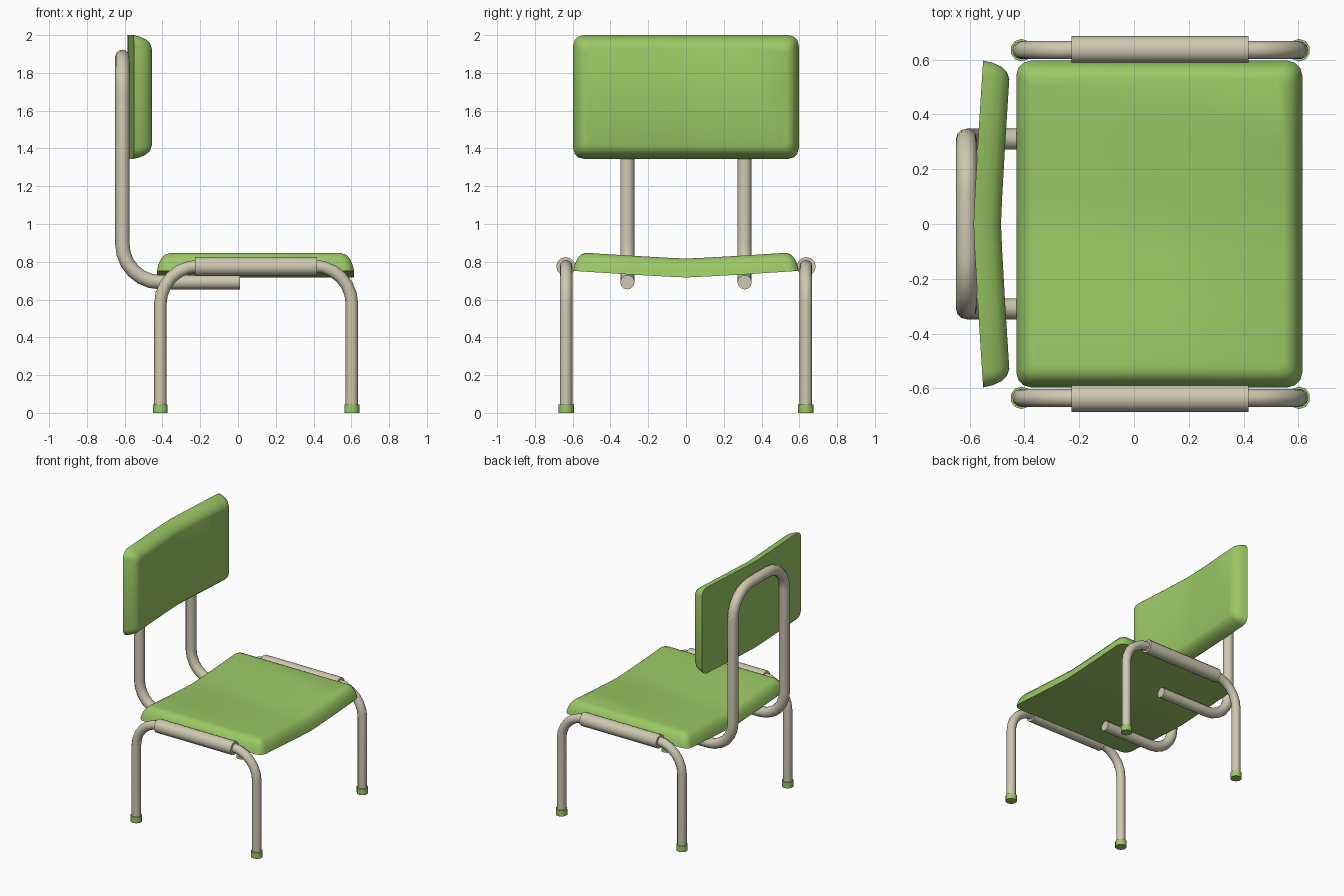
import bpy, bmesh, math
from mathutils import Vector

if "Cube" in bpy.data.objects:
    bpy.data.objects.remove(bpy.data.objects["Cube"])


def material(name, rgb):
    m = bpy.data.materials.new(name)
    m.diffuse_color = (*rgb, 1)
    m.use_nodes = True
    m.node_tree.nodes["Principled BSDF"].inputs["Base Color"].default_value = m.diffuse_color
    return m


GREEN = material("green plastic", (0.33, 0.58, 0.13))
BEIGE = material("beige metal", (0.62, 0.58, 0.44))


def finish(ob, mat, angle=40):
    ob.data.materials.clear()
    ob.data.materials.append(mat)
    bpy.ops.object.select_all(action='DESELECT')
    ob.select_set(True)
    bpy.context.view_layer.objects.active = ob
    bpy.ops.object.shade_smooth_by_angle(angle=math.radians(angle))


def rounded_path(corners, r, steps=6):
    """Polyline whose inner right-angle corners become arcs of radius r."""
    pts = [Vector(p) for p in corners]
    out = [pts[0]]
    for a, b, c in zip(pts, pts[1:], pts[2:]):
        u, v = (a - b).normalized(), (c - b).normalized()
        centre = b + (u + v) * r
        for i in range(steps + 1):
            t = math.pi / 2 * i / steps
            out.append(centre - v * r * math.cos(t) - u * r * math.sin(t))
    return out + [pts[-1]]


def tube(name, path, radius):
    cu = bpy.data.curves.new(name, 'CURVE')
    cu.dimensions = '3D'
    cu.bevel_depth = radius
    cu.bevel_resolution = 4
    cu.use_fill_caps = True
    sp = cu.splines.new('POLY')
    sp.points.add(len(path) - 1)
    for p, co in zip(sp.points, path):
        p.co = (*co, 1)
    ob = bpy.data.objects.new(name, cu)
    bpy.context.collection.objects.link(ob)
    bpy.ops.object.select_all(action='DESELECT')
    ob.select_set(True)
    bpy.context.view_layer.objects.active = ob
    bpy.ops.object.convert(target='MESH')
    finish(bpy.context.object, BEIGE)


def cylinder(name, loc, radius, depth, mat, sides, rot=(0, 0, 0)):
    bpy.ops.mesh.primitive_cylinder_add(vertices=sides, radius=radius, depth=depth,
                                        location=loc, rotation=rot)
    bpy.context.object.name = name
    finish(bpy.context.object, mat, 50)


def pad(name, length, place):
    """Cushion: rounded-rectangle rings, sharp below, domed edge above, bent along its middle."""
    half_u, half_v, corner = length / 2, 0.597, 0.055
    bm = bmesh.new()
    rings = []
    for inset, h in ((0, 0), (0.008, 0.035), (0.022, 0.067), (0.042, 0.09), (0.068, 0.1)):
        ring = []
        for su, sv, start in ((1, 1, 0), (-1, 1, 90), (-1, -1, 180), (1, -1, 270)):
            for k in range(4):
                a = math.radians(start + 30 * k)
                r = corner - inset * 0.4
                u = su * (half_u - inset - r) + r * math.cos(a)
                v = sv * (half_v - inset - r) + r * math.sin(a)
                ring.append(bm.verts.new((u, v, h)))
        rings.append(ring)
    for lo, hi in zip(rings, rings[1:]):
        n = len(lo)
        for i in range(n):
            j = (i + 1) % n
            bm.faces.new((lo[i], lo[j], hi[j], hi[i]))
    bm.faces.new(rings[0][::-1])
    bm.faces.new(rings[-1])
    # split across the width so that the bend follows a shallow curve
    for v in (-0.3, -0.1, 0, 0.1, 0.3):
        bmesh.ops.bisect_plane(bm, geom=bm.verts[:] + bm.edges[:] + bm.faces[:],
                               plane_co=(0, v, 0), plane_no=(0, 1, 0))
    for vert in bm.verts:
        u, v, h = vert.co
        vert.co = place(u, v, h + 0.035 * (abs(v) / half_v) ** 1.15)
    bmesh.ops.recalc_face_normals(bm, faces=bm.faces)
    me = bpy.data.meshes.new(name)
    bm.to_mesh(me)
    bm.free()
    ob = bpy.data.objects.new(name, me)
    bpy.context.collection.objects.link(ob)
    finish(ob, GREEN)


# Seat and backrest
pad("seat", 1.045, lambda u, v, h: (u + 0.0925, v, 0.717 + h))
pad("backrest", 0.655, lambda u, v, h: (-0.586 + h, v, 1.6725 + u))

# Side leg loops with sleeves and feet
for side, s in (("right", -1), ("left", 1)):
    y = 0.635 * s
    tube(side + "_leg_loop", rounded_path(
        [(-0.411, y, 0.02), (-0.411, y, 0.777), (0.603, y, 0.777), (0.603, y, 0.02)], 0.2), 0.033)
    cylinder(side + "_sleeve", (0.095, 0.637 * s, 0.775), 0.05, 0.645, BEIGE, 12,
             (0, math.pi / 2, 0))
    for end, x in (("back", -0.411), ("front", 0.603)):
        cylinder(f"{side}_{end}_foot", (x, y, 0.0225), 0.041, 0.045, GREEN, 10)

# Back support: one bent tube running under the seat and up behind the backrest
tube("back_support", rounded_path(
    [(0.01, -0.31, 0.692), (-0.612, -0.31, 0.692), (-0.612, -0.31, 1.885),
     (-0.612, 0.31, 1.885), (-0.612, 0.31, 0.692), (0.01, 0.31, 0.692)], 0.2), 0.038)
